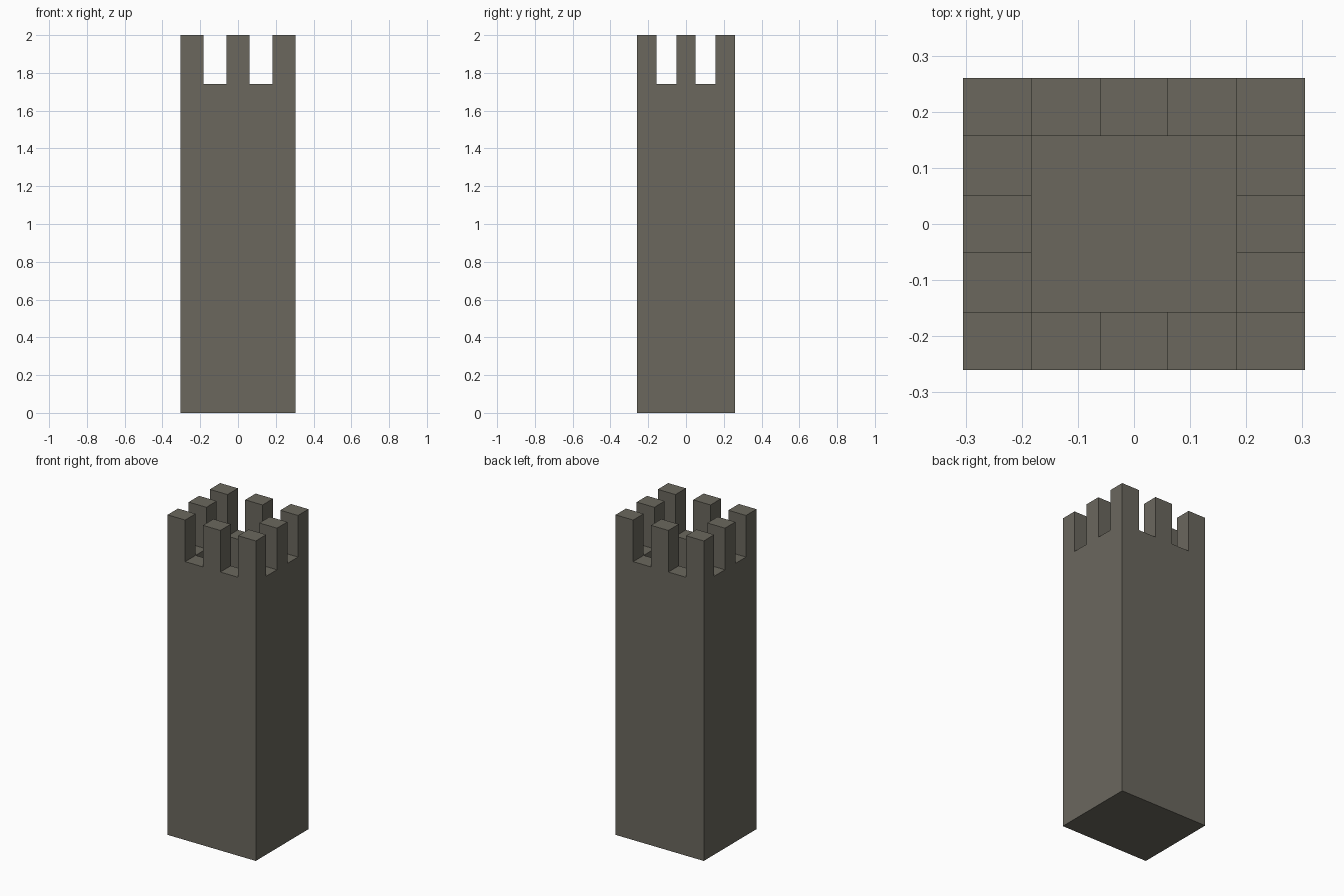
import bpy, bmesh

if "Cube" in bpy.data.objects:
    bpy.data.objects.remove(bpy.data.objects["Cube"])

XS = [-0.305, -0.183, -0.06, 0.06, 0.183, 0.305]
YS = [-0.26, -0.157, -0.051, 0.051, 0.157, 0.26]
NOTCH_Z, TOP_Z, FLOOR_Z = 1.74, 2.0, 1.55

stone = bpy.data.materials.new("grey_stone")
stone.diffuse_color = (0.145, 0.137, 0.111, 1)
stone.use_nodes = True
stone.node_tree.nodes["Principled BSDF"].inputs["Base Color"].default_value = stone.diffuse_color

bm = bmesh.new()


def extrude(faces, z):
    """Extrude faces vertically to height z, leaving no hidden faces."""
    new = bmesh.ops.extrude_face_region(bm, geom=faces)["geom"]
    for g in new:
        if isinstance(g, bmesh.types.BMVert):
            g.co.z = z
    made = set(g for g in new if isinstance(g, bmesh.types.BMFace))
    old = [f for f in faces if f.is_valid and f not in made]
    if old:
        bmesh.ops.delete(bm, geom=old, context='FACES')


# Plan of 5 x 5 cells at the level of the notches
verts = [[bm.verts.new((x, y, NOTCH_Z)) for x in XS] for y in YS]
cells = {}
for j in range(5):
    for i in range(5):
        cells[i, j] = bm.faces.new((verts[j][i], verts[j][i + 1],
                                    verts[j + 1][i + 1], verts[j + 1][i]))
bm.normal_update()

# Battlements: every other cell around the rim
rim = [f for (i, j), f in cells.items()
       if i % 2 == 0 and j % 2 == 0 and (i in (0, 4) or j in (0, 4))]
floor = [f for (i, j), f in cells.items() if 0 < i < 4 and 0 < j < 4]
extrude(rim, TOP_Z)

# Sunken roof floor as one face
joined = bmesh.ops.dissolve_faces(bm, faces=floor)["region"]
extrude(list(joined), FLOOR_Z)

# Outer walls and base
wire = [e for e in bm.edges if not e.link_faces]
if wire:
    bmesh.ops.delete(bm, geom=wire, context='EDGES')
edges = [e for e in bm.edges if len(e.link_faces) == 1]
new = bmesh.ops.extrude_edge_only(bm, edges=edges)["geom"]
for g in new:
    if isinstance(g, bmesh.types.BMVert):
        g.co.z = 0
bmesh.ops.holes_fill(bm, edges=[e for e in bm.edges if len(e.link_faces) == 1], sides=0)
bmesh.ops.recalc_face_normals(bm, faces=bm.faces[:])

mesh = bpy.data.meshes.new("tower")
bm.to_mesh(mesh)
bm.free()
mesh.materials.append(stone)
tower = bpy.data.objects.new("tower", mesh)
bpy.context.collection.objects.link(tower)
